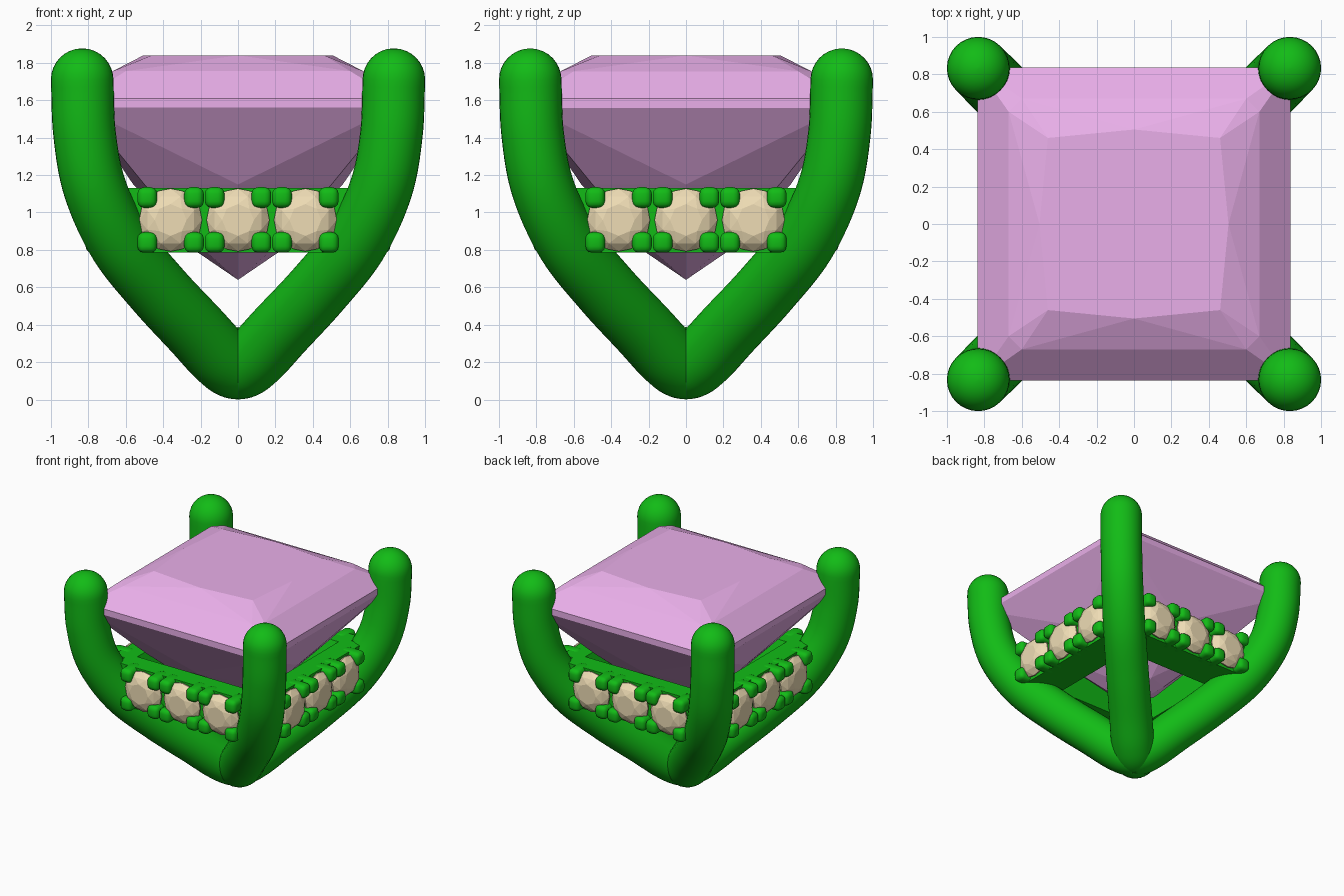
import bpy, bmesh
from math import sin, cos, pi, radians, sqrt
from mathutils import Vector, Matrix

if "Cube" in bpy.data.objects:
    bpy.data.objects.remove(bpy.data.objects["Cube"])


def material(name, rgb):
    m = bpy.data.materials.new(name)
    m.diffuse_color = (*rgb, 1)
    m.use_nodes = True
    m.node_tree.nodes["Principled BSDF"].inputs["Base Color"].default_value = m.diffuse_color
    return m


GREEN = material("green_metal", (0.006, 0.5, 0.008))
PINK = material("pink_gem", (0.82, 0.43, 0.82))
CREAM = material("cream_stone", (0.86, 0.72, 0.46))


def to_mesh(bm, name, mat, smooth=False):
    bmesh.ops.recalc_face_normals(bm, faces=bm.faces)
    for f in bm.faces:
        f.smooth = smooth
    me = bpy.data.meshes.new(name)
    bm.to_mesh(me)
    bm.free()
    me.materials.append(mat)
    return me


def place(me, name, turns=(0,)):
    for k in turns:
        ob = bpy.data.objects.new(name, me)
        ob.rotation_euler.z = k * pi / 2
        bpy.context.collection.objects.link(ob)


def hull(bm, points):
    verts = [bm.verts.new(p) for p in points]
    res = bmesh.ops.convex_hull(bm, input=verts)
    bmesh.ops.delete(bm, geom=[v for v in res["geom_interior"] if isinstance(v, bmesh.types.BMVert)],
                     context='VERTS')


def spline(pts, n=8):
    """Catmull-Rom through 2D points."""
    p = [Vector((-pts[1][0], pts[1][1]))] + [Vector(q) for q in pts]
    p.append(2 * p[-1] - p[-2])
    out = []
    for i in range(1, len(p) - 2):
        a, b, c, d = p[i - 1:i + 3]
        for j in range(n):
            t = j / n
            out.append(0.5 * (2 * b + (c - a) * t + (2 * a - 5 * b + 4 * c - d) * t * t
                              + (3 * b - a - 3 * c + d) * t ** 3))
    return out + [p[-2]]


# Claw prong: round bar swept along a diagonal path, with a domed tip
R, SIDES = 0.167, 32
path = [Vector((q.x * sqrt(2), q.y)) for q in spline(
    [(0, 0.175), (0.09, 0.225), (0.23, 0.375), (0.43, 0.59), (0.63, 0.84),
     (0.765, 1.13), (0.82, 1.42), (0.833, 1.71)])]
bm = bmesh.new()
rings = []
for i, c in enumerate(path):
    t = (path[min(i + 1, len(path) - 1)] - path[max(i - 1, 0)]).normalized()
    if i == 0:
        t = Vector((1, 0))
    rings.append((c, t, R + 0.008 * max(0, 1 - c.y / 1.4)))
for j in range(1, 9):
    a = j / 8 * radians(88)
    rings.append((path[-1] + Vector((0, R * sin(a))), Vector((0, 1)), R * cos(a)))
loops = []
for c, t, r in rings:
    loop = []
    for k in range(SIDES):
        u, v = r * cos(2 * pi * k / SIDES), r * sin(2 * pi * k / SIDES)
        loop.append(bm.verts.new((c.x - t.y * u, v, c.y + t.x * u)))
    loops.append(loop)
for a, b in zip(loops, loops[1:]):
    for k in range(SIDES):
        bm.faces.new((a[k], a[(k + 1) % SIDES], b[(k + 1) % SIDES], b[k]))
bm.faces.new(loops[0])
bm.faces.new(loops[-1])
bm.transform(Matrix.Rotation(pi / 4, 4, 'Z'))
place(to_mesh(bm, "claw_prong", GREEN, True), "claw_prong", range(4))

# Rounded joint where the prongs meet
bm = bmesh.new()
bmesh.ops.create_uvsphere(bm, u_segments=32, v_segments=16, radius=0.19,
                          matrix=Matrix.Translation((0, 0, 0.197)))
place(to_mesh(bm, "base_joint", GREEN, True), "base_joint")

# Gallery rail between prongs
bm = bmesh.new()
profile = [(-0.72, 0.785), (-0.72, 1.13), (-0.55, 1.13), (-0.42, 0.785)]
hull(bm, [(x, y, z) for x in (-0.62, 0.62) for y, z in profile])
place(to_mesh(bm, "gallery_rail", GREEN), "gallery_rail", range(4))

# Bead claws holding the side stones
STONES, ZC = (-0.36, 0, 0.36), 0.96
bm = bmesh.new()
for x in STONES:
    for sx in (-1, 1):
        for sz in (-1, 1):
            m = Matrix.Translation((x + sx * 0.125, -0.725, ZC + sz * 0.12)) @ \
                Matrix.Diagonal((0.105, 0.18, 0.11, 1))
            bmesh.ops.create_cube(bm, size=1, matrix=m)
bmesh.ops.bevel(bm, geom=bm.edges[:], offset=0.035, segments=3, profile=0.5, affect='EDGES')
place(to_mesh(bm, "bead_claws", GREEN, True), "bead_claws", range(4))

# Round faceted side stones
bm = bmesh.new()
for x in STONES:
    pts = [(x, -0.6, ZC)]
    for r, y, n, off in ((0.085, -0.805, 8, 0), (0.135, -0.785, 8, 0.5),
                         (0.168, -0.745, 16, 0), (0.168, -0.735, 16, 0)):
        for k in range(n):
            a = 2 * pi * (k + off) / n
            pts.append((x + r * cos(a), y, ZC + r * sin(a)))
    hull(bm, pts)
place(to_mesh(bm, "side_stones", CREAM), "side_stones", range(4))

# Square centre gem: (corner, edge middle, height) rings plus crown facets and culet
bm = bmesh.new()
pts = [(0, 0, 0.64)]
for corner, mid, z in ((0.46, 0.505, 1.84), (0.835, 0.835, 1.61), (0.835, 0.835, 1.56),
                       (0.50, 0.56, 1.15), (0.17, 0.22, 0.79)):
    for sx, sy in ((1, 1), (-1, 1), (-1, -1), (1, -1)):
        pts.append((sx * corner, sy * corner, z))
    pts += [(mid, 0, z), (-mid, 0, z), (0, mid, z), (0, -mid, z)]
for sx in (-1, 1):
    for sy in (-1, 1):
        pts += [(sx * 0.6, sy * 0.67, 1.755), (sx * 0.67, sy * 0.6, 1.755)]
hull(bm, pts)
place(to_mesh(bm, "centre_gem", PINK), "centre_gem")
